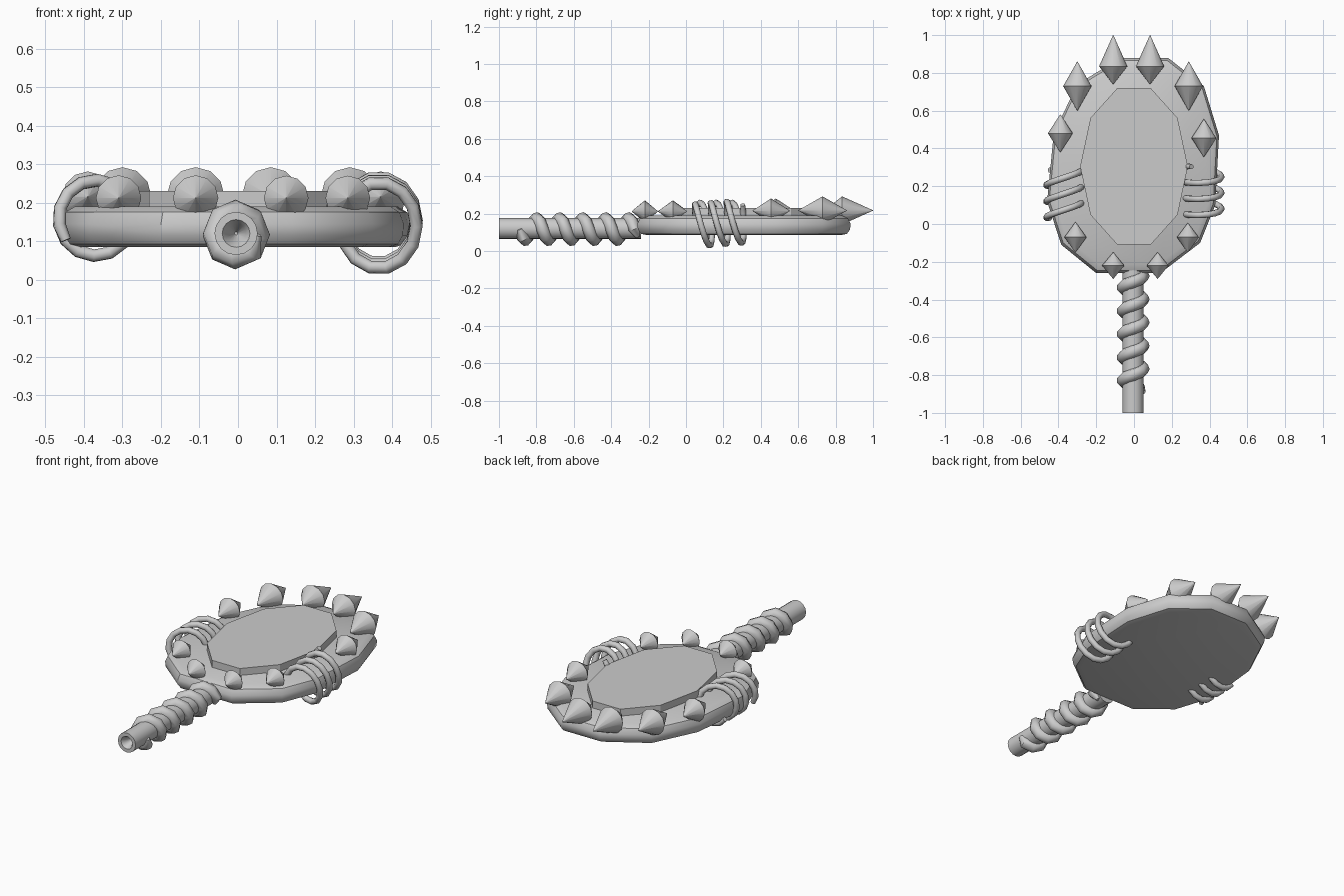
import bpy, bmesh
from math import sin, cos, pi, radians
from mathutils import Vector

if "Cube" in bpy.data.objects:
    bpy.data.objects.remove(bpy.data.objects["Cube"])


def finish(name, bm, angle=40):
    bmesh.ops.recalc_face_normals(bm, faces=bm.faces)
    me = bpy.data.meshes.new(name)
    bm.to_mesh(me)
    bm.free()
    ob = bpy.data.objects.new(name, me)
    bpy.context.collection.objects.link(ob)
    smooth(ob, angle)
    return ob


def smooth(ob, angle):
    bpy.ops.object.select_all(action='DESELECT')
    ob.select_set(True)
    bpy.context.view_layer.objects.active = ob
    bpy.ops.object.shade_smooth_by_angle(angle=radians(angle))


def loft(name, loops, angle=40):
    """Skin a list of equal-length point loops and cap both ends."""
    bm = bmesh.new()
    rows = [[bm.verts.new(p) for p in loop] for loop in loops]
    n = len(rows[0])
    for a, b in zip(rows, rows[1:]):
        for i in range(n):
            bm.faces.new((a[i], a[(i + 1) % n], b[(i + 1) % n], b[i]))
    bm.faces.new(rows[0])
    bm.faces.new(rows[-1])
    return finish(name, bm, angle)


def lathe_y(name, cx, cz, profile, sides, angle=40):
    """Revolve (y, radius) pairs around an axis parallel to y."""
    return loft(name, [[(cx + r * cos(2 * pi * i / sides), y, cz + r * sin(2 * pi * i / sides))
                        for i in range(sides)] for y, r in profile], angle)


def tube(name, pts, radius, taper, res):
    """Round wire along points, narrowed at the first and last point."""
    cu = bpy.data.curves.new(name, 'CURVE')
    cu.dimensions = '3D'
    cu.bevel_depth = radius
    cu.bevel_resolution = res
    cu.use_fill_caps = True
    sp = cu.splines.new('POLY')
    sp.points.add(len(pts) - 1)
    for p, co in zip(sp.points, pts):
        p.co = (*co, 1)
    sp.points[0].radius = sp.points[-1].radius = taper
    ob = bpy.data.objects.new(name, cu)
    bpy.context.collection.objects.link(ob)
    bpy.ops.object.select_all(action='DESELECT')
    ob.select_set(True)
    bpy.context.view_layer.objects.active = ob
    bpy.ops.object.convert(target='MESH')
    smooth(bpy.context.object, 50)


# mirror frame: faceted oval with rounded edge
outline = [(0.18, 0.88), (0.37, 0.73), (0.45, 0.47), (0.43, 0.10), (0.35, -0.10), (0.14, -0.26),
           (-0.20, -0.26), (-0.385, -0.11), (-0.46, 0.12), (-0.425, 0.48), (-0.30, 0.74), (-0.07, 0.88)]
section = [(0.91, 0.085), (0.965, 0.092), (0.995, 0.115), (1.0, 0.145), (0.975, 0.175), (0.92, 0.19)]
centre = Vector((0, 0.31))
frame_loops = []
for s, z in section:
    ring = [centre + (Vector(p) - centre) * s for p in outline]
    frame_loops.append([(p.x, p.y, z) for p in ring])
loft("mirror_frame", frame_loops, 35)

# raised ten-sided glass
decagon = [(0.285 * cos(pi * k / 5), 0.305 + 0.436 * sin(pi * k / 5)) for k in range(10)]
loft("mirror_glass", [[(x, y, z) for x, y in decagon] for z in (0.15, 0.23)], 20)

# handle with hollow end
lathe_y("handle", -0.005, 0.12,
        [(-0.92, 0.004), (-0.985, 0.026), (-1.0, 0.036), (-1.0, 0.056), (-0.24, 0.056)], 16)

# wrap wound around the handle
wrap = []
for i in range(42):
    a = 2 * pi * i / 8
    wrap.append((-0.005 + 0.055 * cos(a), -0.89 + 0.123 * i / 8, 0.117 - 0.058 * sin(a)))
tube("handle_wrap", wrap, 0.033, 0.35, 2)


# wire coils gripping both sides of the frame
def coil(name, cx, cz, rx, rz, y0, tilt_x, tilt_z, rise, start, turns):
    pts, steps = [], 14
    for i in range(int(turns * steps) + 1):
        t = i / steps
        a = start - 2 * pi * t
        pts.append((cx + rx * cos(a), y0 + 0.085 * t + tilt_x * cos(a) + tilt_z * sin(a),
                    cz + rise * t + rz * sin(a)))
    tube(name, pts, 0.017, 0.8, 2)


coil("right_coil", 0.365, 0.137, 0.098, 0.113, 0.045, -0.008, -0.018, 0.007, pi, 3.2)
coil("left_coil", -0.37, 0.16, 0.095, 0.098, 0.045, 0.018, 0.0, 0.0, pi * 1.2, 3.0)

# double-cone spikes: x, y of lower tip, widest, upper tip, radius, z
spikes = [(-0.11, 0.74, 0.835, 1.0, 0.075, 0.217), (0.085, 0.74, 0.835, 1.0, 0.075, 0.217),
          (-0.30, 0.60, 0.73, 0.86, 0.075, 0.217), (0.29, 0.60, 0.73, 0.86, 0.075, 0.217),
          (-0.39, 0.38, 0.48, 0.58, 0.066, 0.215), (0.37, 0.355, 0.455, 0.555, 0.066, 0.215),
          (-0.31, -0.15, -0.07, 0.01, 0.059, 0.212), (0.285, -0.15, -0.07, 0.005, 0.058, 0.212),
          (-0.11, -0.29, -0.22, -0.15, 0.059, 0.212), (0.125, -0.29, -0.22, -0.15, 0.058, 0.212)]
for n, (x, y0, y1, y2, r, z) in enumerate(spikes, 1):
    lathe_y(f"spike_{n}", x, z, [(y0, 0.001), (y1, r), (y2, 0.001)], 12)
